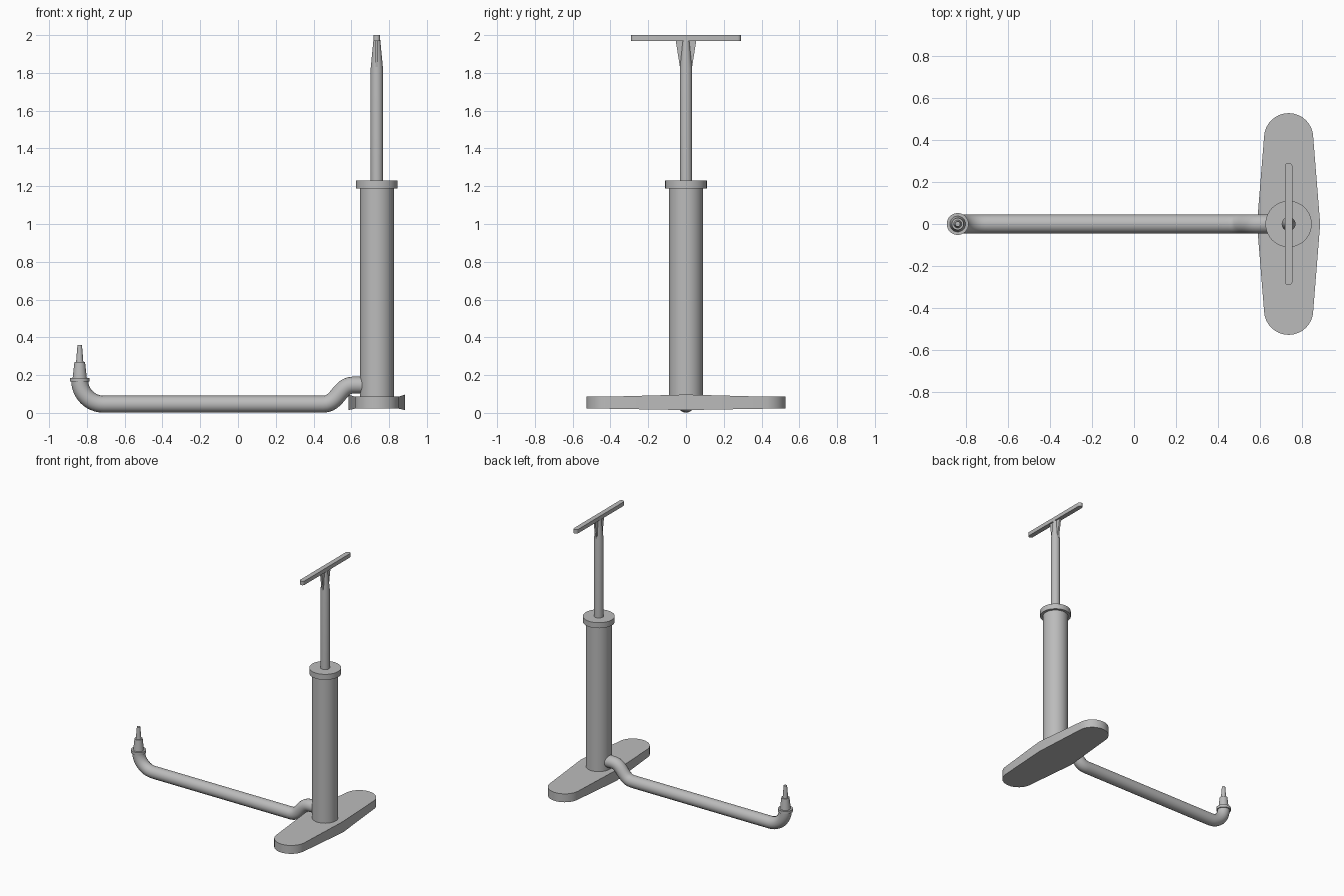
import bpy, bmesh, math
from mathutils import Vector

cube = bpy.data.objects.get("Cube")
if cube:
    bpy.data.objects.remove(cube, do_unlink=True)

grey = bpy.data.materials.new("plain_grey")
grey.use_nodes = True
colour = (0.5, 0.5, 0.5, 1)
grey.diffuse_color = colour
grey.node_tree.nodes["Principled BSDF"].inputs["Base Color"].default_value = colour

PUMP_X, NOZZLE_X = 0.735, -0.838


def finish(obj):
    """Apply the material and smooth the rounded surfaces."""
    obj.data.materials.clear()
    obj.data.materials.append(grey)
    bpy.ops.object.select_all(action="DESELECT")
    obj.select_set(True)
    bpy.context.view_layer.objects.active = obj
    bpy.ops.object.shade_smooth_by_angle(angle=math.radians(30))


def add_mesh(name, bm, location=(0, 0, 0)):
    bmesh.ops.recalc_face_normals(bm, faces=bm.faces)
    mesh = bpy.data.meshes.new(name)
    bm.to_mesh(mesh)
    bm.free()
    obj = bpy.data.objects.new(name, mesh)
    bpy.context.collection.objects.link(obj)
    obj.location = location
    finish(obj)
    return obj


def lathe(name, x, profile, sides=32):
    """Closed turned part from (radius, height) pairs."""
    bm = bmesh.new()
    rings = []
    for r, z in profile:
        rings.append([bm.verts.new((r * math.cos(math.tau * i / sides),
                                    r * math.sin(math.tau * i / sides), z))
                      for i in range(sides)])
    for low, high in zip(rings, rings[1:]):
        for i in range(sides):
            j = (i + 1) % sides
            bm.faces.new((low[i], low[j], high[j], high[i]))
    bm.faces.new(rings[0])
    bm.faces.new(rings[-1])
    return add_mesh(name, bm, (x, 0, 0))


def end_arc(radius, centre_y, steps):
    """Rounded end on the +y side, going from +x to -x."""
    return [(radius * math.cos(math.pi * i / steps),
             centre_y + radius * math.sin(math.pi * i / steps))
            for i in range(steps + 1)]


def capsule(radius, centre_y, steps):
    arc = end_arc(radius, centre_y, steps)
    return arc, [(-x, -y) for x, y in arc]


# Foot plate: rounded ends, with a raised point at the middle of each side
bm = bmesh.new()
back, front = capsule(0.117, 0.41, 16)
layers = []
for flat_z, peak_z in ((0.022, 0.015), (0.086, 0.097)):
    b = [bm.verts.new((x, y, flat_z)) for x, y in back]
    f = [bm.verts.new((x, y, flat_z)) for x, y in front]
    left = bm.verts.new((0.15, 0, peak_z))
    right = bm.verts.new((-0.15, 0, peak_z))
    bm.faces.new(b + f)
    bm.faces.new((b[-1], right, f[0]))
    bm.faces.new((f[-1], left, b[0]))
    layers.append(b + [right] + f + [left])
bottom, top = layers
for i in range(len(bottom)):
    j = (i + 1) % len(bottom)
    bm.faces.new((bottom[i], bottom[j], top[j], top[i]))
add_mesh("foot_plate", bm, (PUMP_X, 0, 0))

# Barrel, collar and plunger rod
lathe("barrel", PUMP_X, [(0.09, 0.07), (0.09, 1.2)], 40)
lathe("barrel_collar", PUMP_X, [(0.11, 1.188), (0.11, 1.23)], 40)
lathe("plunger_rod", PUMP_X, [(0.033, 1.2), (0.033, 1.82), (0.018, 1.975)], 24)

# Webs that carry the handle
for name, side in (("back_handle_web", 1), ("front_handle_web", -1)):
    bm = bmesh.new()
    points = ((0, 1.83), (0.032, 1.83), (0.055, 1.975), (0, 1.975))
    face = bm.faces.new([bm.verts.new((-0.007, side * y, z)) for y, z in points])
    new = bmesh.ops.extrude_face_region(bm, geom=[face])["geom"]
    moved = [v for v in new if isinstance(v, bmesh.types.BMVert)]
    bmesh.ops.translate(bm, verts=moved, vec=(0.014, 0, 0))
    add_mesh(name, bm, (PUMP_X, 0, 0))

# Handle bar
bm = bmesh.new()
back, front = capsule(0.018, 0.273, 8)
face = bm.faces.new([bm.verts.new((x, y, 1.97)) for x, y in back + front])
new = bmesh.ops.extrude_face_region(bm, geom=[face])["geom"]
moved = [v for v in new if isinstance(v, bmesh.types.BMVert)]
bmesh.ops.translate(bm, verts=moved, vec=(0, 0, 0.03))
add_mesh("handle", bm, (PUMP_X, 0, 0))

# Hose: (x, z) of each point and the offset of its outgoing handle
path = [
    ((0.67, 0.147), (-0.02, 0)),
    ((0.61, 0.147), (-0.075, 0)),
    ((0.45, 0.046), (-0.08, 0)),
    ((-0.71, 0.046), (-0.072, 0)),
    ((NOZZLE_X, 0.172), (0, 0.07)),
]
curve = bpy.data.curves.new("hose", "CURVE")
curve.dimensions = "3D"
curve.bevel_depth = 0.045
curve.bevel_resolution = 6
curve.resolution_u = 12
curve.use_fill_caps = True
spline = curve.splines.new("BEZIER")
spline.bezier_points.add(len(path) - 1)
for point, ((x, z), (hx, hz)) in zip(spline.bezier_points, path):
    point.handle_left_type = point.handle_right_type = "FREE"
    point.co = (x, 0, z)
    point.handle_right = point.co + Vector((hx, 0, hz))
    point.handle_left = point.co - Vector((hx, 0, hz))
hose = bpy.data.objects.new("hose", curve)
bpy.context.collection.objects.link(hose)
bpy.ops.object.select_all(action="DESELECT")
hose.select_set(True)
bpy.context.view_layer.objects.active = hose
bpy.ops.object.convert(target="MESH")
finish(bpy.context.view_layer.objects.active)

# Valve connector at the hose end
lathe("connector_ring", NOZZLE_X, [(0.052, 0.165), (0.052, 0.186)])
lathe("connector_body", NOZZLE_X, [(0.038, 0.18), (0.028, 0.27)])
lathe("connector_tip", NOZZLE_X, [(0.02, 0.26), (0.012, 0.36)], 24)
